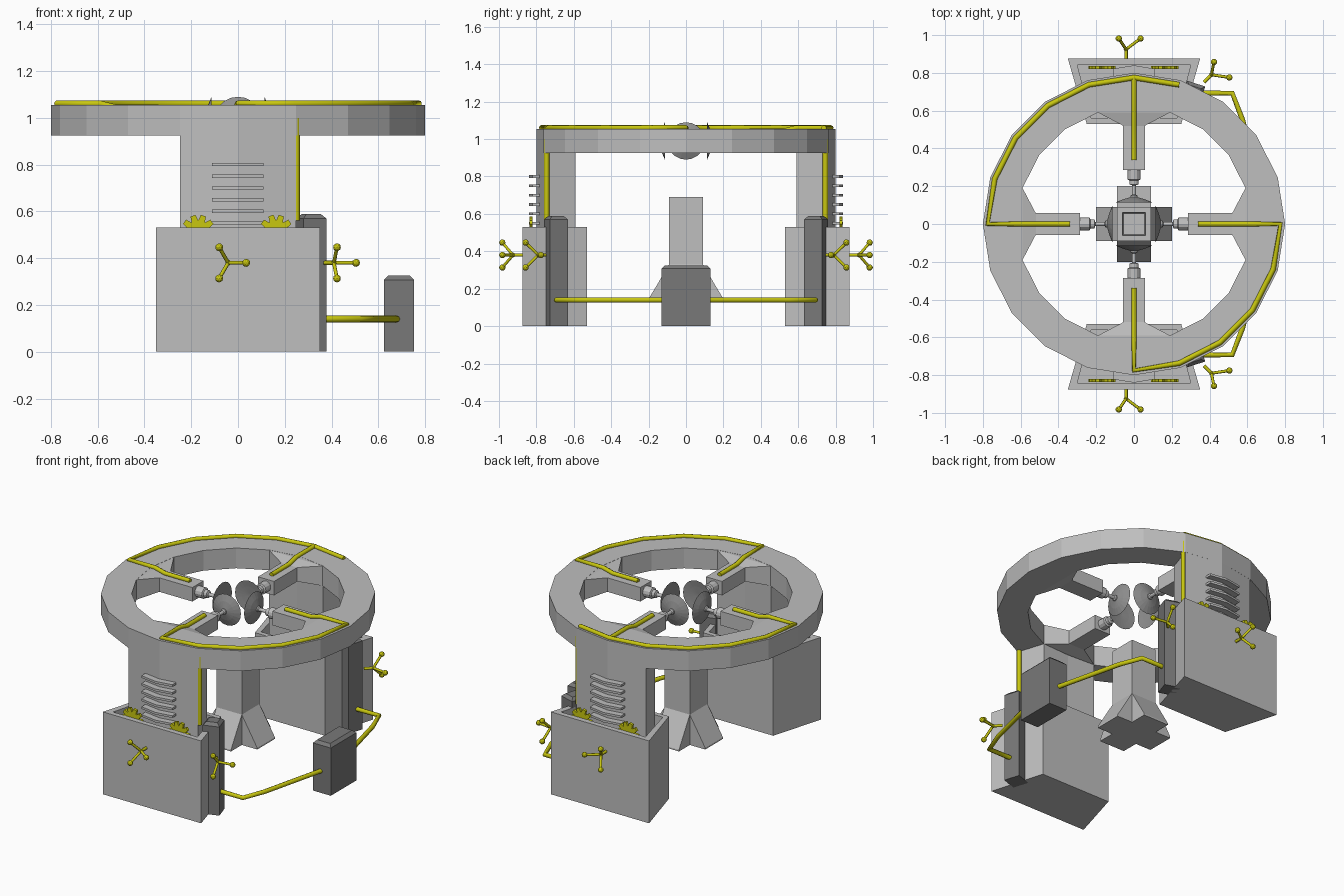
import bpy, bmesh, math
from mathutils import Vector, Matrix

if "Cube" in bpy.data.objects:
    bpy.data.objects.remove(bpy.data.objects["Cube"])


def material(name, rgb):
    m = bpy.data.materials.new(name)
    m.diffuse_color = (*rgb, 1)
    m.use_nodes = True
    m.node_tree.nodes["Principled BSDF"].inputs["Base Color"].default_value = m.diffuse_color
    return m


LIGHT = material("light grey", (0.52, 0.52, 0.52))
DARK = material("dark grey", (0.19, 0.19, 0.19))
MID = material("mid grey", (0.28, 0.28, 0.28))
YELLOW = material("yellow", (0.58, 0.57, 0.005))


def finish(name, bm, mat):
    bmesh.ops.recalc_face_normals(bm, faces=bm.faces)
    me = bpy.data.meshes.new(name)
    bm.to_mesh(me)
    bm.free()
    me.materials.append(mat)
    ob = bpy.data.objects.new(name, me)
    bpy.context.collection.objects.link(ob)
    return ob


def loft(name, loops, mat, closed=False):
    """Skin a list of equal-length point loops; cap the ends unless closed."""
    bm = bmesh.new()
    rows = [[bm.verts.new(p) for p in lp] for lp in loops]
    n = len(rows[0])
    pairs = list(zip(rows, rows[1:])) + ([(rows[-1], rows[0])] if closed else [])
    for a, b in pairs:
        for i in range(n):
            j = (i + 1) % n
            bm.faces.new((a[i], a[j], b[j], b[i]))
    if not closed:
        bm.faces.new(rows[0])
        bm.faces.new(rows[-1])
    return finish(name, bm, mat)


def flat(pts, z):
    return [(x, y, z) for x, y in pts]


def prism(name, pts, z0, z1, mat):
    return loft(name, [flat(pts, z0), flat(pts, z1)], mat)


def rect(hx, hy):
    return [(-hx, -hy), (hx, -hy), (hx, hy), (-hx, hy)]


def circle(r, n=20):
    return [(r * math.cos(i * math.tau / n), r * math.sin(i * math.tau / n)) for i in range(n)]


def chamfer_box(name, cx, cy, hx, hy, h, angle, mat):
    def loop(k, z):
        return flat(rect(hx - k, hy - k), z)
    ob = loft(name, [loop(0, 0), loop(0, h - 0.018), loop(0.018, h)], mat)
    ob.data.transform(Matrix.Translation((cx, cy, 0)) @ Matrix.Rotation(angle, 4, 'Z'))
    return ob


def turned(name, profile, mat, matrix, n=12):
    """Lathe: profile of (radius, height) turned about z, then placed."""
    ob = loft(name, [flat(circle(r, n), h) for r, h in profile], mat)
    ob.data.transform(matrix)
    return ob


def pipe(name, pts, r=0.014):
    cu = bpy.data.curves.new(name, 'CURVE')
    cu.dimensions = '3D'
    cu.bevel_depth = r
    cu.bevel_resolution = 2
    cu.use_fill_caps = True
    sp = cu.splines.new('POLY')
    sp.points.add(len(pts) - 1)
    for p, co in zip(sp.points, pts):
        p.co = (*co, 1)
    cu.materials.append(YELLOW)
    ob = bpy.data.objects.new(name, cu)
    bpy.context.collection.objects.link(ob)
    bpy.ops.object.select_all(action='DESELECT')
    ob.select_set(True)
    bpy.context.view_layer.objects.active = ob
    bpy.ops.object.convert(target='MESH')


def valve(name, hub, d):
    """Stem with three splayed spokes ending in knobs."""
    hub, d = Vector(hub), Vector(d).normalized()
    side = Vector((0, 0, 1)).cross(d) if d.y < 0 else d.cross(Vector((0, 0, 1)))
    pipe(name + "_stem", [hub - d * 0.055, hub], 0.009)
    bm = bmesh.new()
    bmesh.ops.create_icosphere(bm, subdivisions=1, radius=0.014, matrix=Matrix.Translation(hub))
    for i in range(3):
        a = i * math.tau / 3
        end = hub + d * 0.057 + (side * math.cos(a) + Vector((0, 0, math.sin(a)))) * 0.077
        pipe(f"{name}_spoke_{i}", [hub, end], 0.008)
        bmesh.ops.create_icosphere(bm, subdivisions=2, radius=0.017, matrix=Matrix.Translation(end))
    finish(name + "_knobs", bm, YELLOW)


# Overhead ring
O, I = circle(0.8), circle(0.62)
loft("ring", [flat(I, 0.925), flat(O, 0.925), flat(O, 1.055), flat(I, 1.055)], LIGHT, True)

# Four arms with nozzles and dishes
for k in range(4):
    rot = Matrix.Rotation(k * math.pi / 2, 4, 'Z')

    def section(x, w, z0, z1):
        return [(x, -w, z0), (x, w, z0), (x, w, z1), (x, -w, z1)]
    arm = loft(f"arm_{k}", [section(0.64, 0.2, 0.926, 1.054), section(0.59, 0.19, 0.926, 1.054),
                            section(0.52, 0.057, 0.945, 1.035), section(0.285, 0.057, 0.945, 1.035)], LIGHT)
    arm.data.transform(rot)
    place = rot @ Matrix.Translation((0, 0, 0.99)) @ Matrix.Rotation(math.pi / 2, 4, 'Y')
    turned(f"nozzle_{k}", [(0.034, 0.29), (0.034, 0.235), (0.024, 0.23), (0.024, 0.21),
                           (0.011, 0.205), (0.011, 0.155), (0.018, 0.15), (0.018, 0.13)], LIGHT, place)
    turned(f"dish_{k}", [(0.015, 0.143), (0.06, 0.13), (0.1, 0.113), (0.06, 0.118), (0.01, 0.122)],
           MID, place, 20)

# Central pillar with recessed top and four flared feet
loft("pillar", [flat(rect(a, a), z) for a, z in
                ((0.09, 0.135), (0.09, 0.69), (0.062, 0.69), (0.055, 0.66))], LIGHT)
for k in range(4):
    foot = loft(f"pillar_foot_{k}", [[(x, y, z) for x, z in
                ((0.05, 0.135), (0.2, 0.135), (0.2, 0.145), (0.09, 0.33), (0.05, 0.33))]
                for y in (-0.09, 0.09)], LIGHT)
    foot.data.transform(Matrix.Rotation(k * math.pi / 2, 4, 'Z'))

# Front and back supports
for s, tag in ((-1, "front"), (1, "back")):
    def side(pts):
        return [(x, y * s) for x, y in pts]

    # open-topped base
    outer = side([(-0.35, 0.875), (0.35, 0.875), (0.25, 0.53), (-0.25, 0.53)])
    inner = side([(-0.3, 0.842), (0.3, 0.842), (0.227, 0.56), (-0.227, 0.56)])
    loft(tag + "_base", [flat(outer, 0), flat(outer, 0.53), flat(inner, 0.53), flat(inner, 0.42)], LIGHT)

    # leg follows the ring facets
    leg = side([(-0.247, 0.76), (0, 0.8), (0.247, 0.76), (0.192, 0.59), (0, 0.6), (-0.192, 0.59)])
    prism(tag + "_leg", leg, 0.4, 0.93, LIGHT)

    # bent cooling fins
    fin = side([(-0.112, 0.77), (-0.112, 0.822), (0, 0.84), (0.108, 0.822), (0.108, 0.77), (0, 0.785)])
    for i in range(6):
        prism(f"{tag}_fin_{i}", fin, 0.543 + 0.05 * i, 0.557 + 0.05 * i, LIGHT)

    # pair of gears half sunk in the base
    for g, cx in (("left", -0.17), ("right", 0.163)):
        prof = []
        for t in range(10):
            for da, r in ((-0.45, 0.05), (-0.25, 0.073), (0.25, 0.073), (0.45, 0.05)):
                a = (t + da) * math.tau / 10
                prof.append((cx + r * math.cos(a), 0.513 + r * math.sin(a)))
        loft(f"{tag}_{g}_gear", [[(x, y * s, z) for x, z in prof] for y in (0.82, 0.836)], YELLOW)

    # control box, pipes and valves
    chamfer_box(tag + "_control_box", 0.313, s * 0.695, 0.051, 0.051, 0.588, -s * math.radians(18), DARK)
    pipe(tag + "_riser_pipe", [(0.25, s * 0.745, 0.56), (0.25, s * 0.745, 1.0)])
    pipe(tag + "_supply_pipe", [(0.34, s * 0.693, 0.14), (0.52, s * 0.693, 0.14),
                                (0.575, s * 0.55, 0.14), (0.68, s * 0.12, 0.14)])
    valve(tag + "_base_valve", (-0.042, s * 0.925, 0.38), (0, s, 0))
    valve(tag + "_box_valve", (0.41, s * 0.79, 0.38), (1, s, 0))

# Supply box beside the machine
chamfer_box("supply_box", 0.688, 0, 0.064, 0.13, 0.325, 0, DARK)


# Pipes along the ring top, turning in along the arms
def arc(a0, a1):
    return [(0.775 * math.cos(math.radians(a)), 0.775 * math.sin(math.radians(a)), 1.06)
            for a in range(a0, a1 + 1, 18)]


def inward(x, y):
    return [(r * x, r * y, z) for r, z in ((0.59, 1.06), (0.52, 1.042), (0.34, 1.042))]


pipe("ring_pipe_back", arc(72, 180) + inward(-1, 0))
pipe("ring_pipe_back_branch", [(0, 0.775, 1.06)] + inward(0, 1))
pipe("ring_pipe_front", inward(1, 0)[::-1] + arc(270, 360)[::-1] + inward(0, -1))
